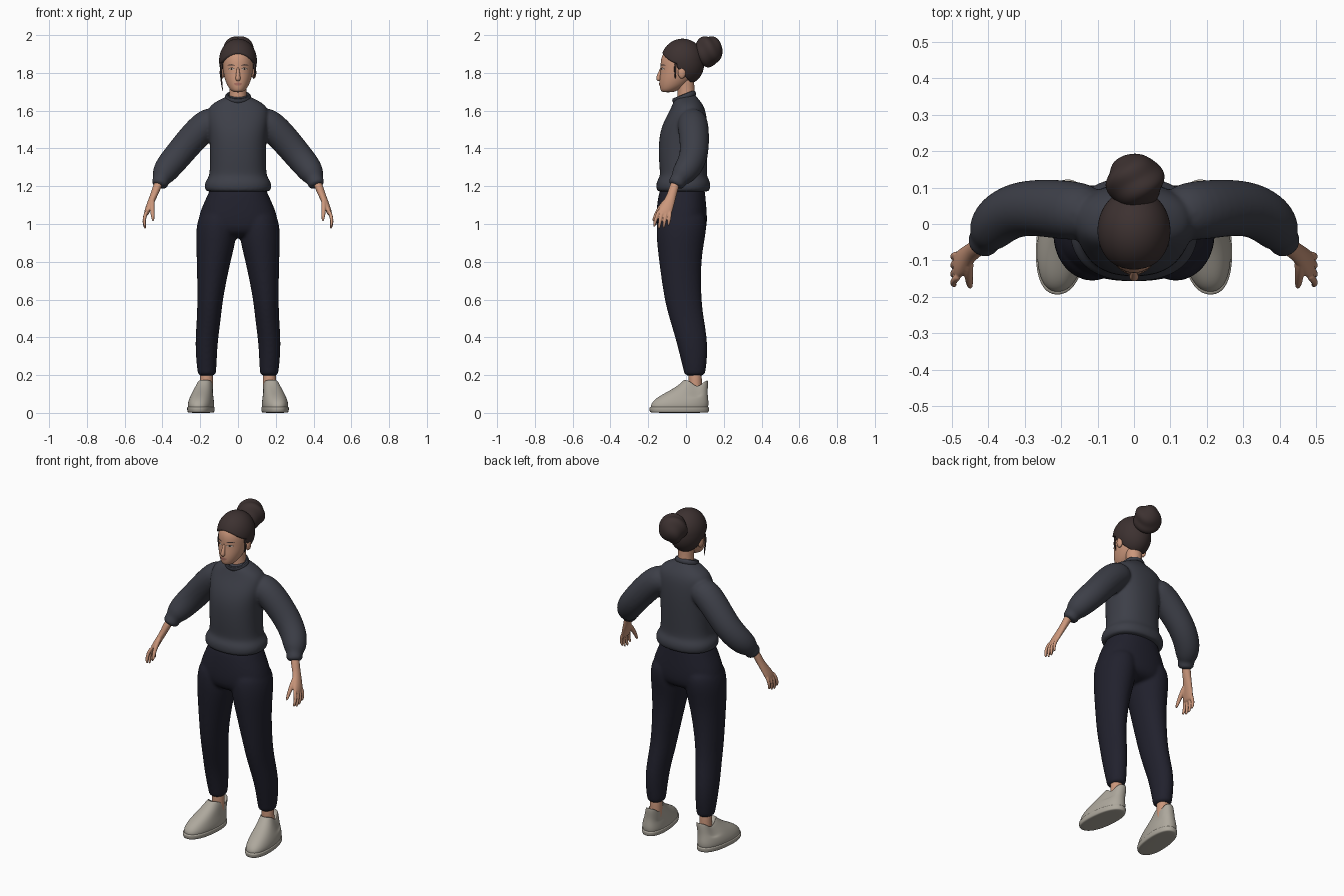
import bpy, bmesh
from math import sin, cos, tau, exp, atan2
from mathutils import Vector
from mathutils.bvhtree import BVHTree

if "Cube" in bpy.data.objects:
    bpy.data.objects.remove(bpy.data.objects["Cube"])


def material(name, r, g, b):
    m = bpy.data.materials.new(name)
    m.use_nodes = True
    m.diffuse_color = (r, g, b, 1)
    node = m.node_tree.nodes["Principled BSDF"]
    node.inputs["Base Color"].default_value = (r, g, b, 1)
    node.inputs["Roughness"].default_value = 0.8
    return m


SKIN = material("skin", .60, .31, .20)
HAIR = material("dark brown hair", .046, .031, .030)
KNIT = material("charcoal knit", .046, .049, .064)
TROUSER = material("navy cloth", .015, .015, .026)
SHOE = material("warm grey shoe", .42, .39, .335)
LIP = material("lip", .42, .17, .13)
WHITE = material("eye white", .55, .48, .43)
IRIS = material("iris", .03, .018, .012)


def level(rows, n=24, power=2.0):
    """Horizontal rings from rows of (z, centre x, half width, front y, back y)."""
    def se(v):
        return abs(v) ** (2 / power) * (1 if v > 0 else -1)
    rings = []
    for z, cx, hx, yf, yb in rows:
        rings.append([Vector((cx + hx * se(cos(tau * i / n)),
                              (yf + yb) / 2 + (yb - yf) / 2 * se(sin(tau * i / n)), z))
                      for i in range(n)])
    return rings


def tube(points, radii, n=16):
    """Round rings square to a path."""
    pts = [Vector(p) for p in points]
    rings = []
    for k, (p, r) in enumerate(zip(pts, radii)):
        t = (pts[min(k + 1, len(pts) - 1)] - pts[max(k - 1, 0)]).normalized()
        u = t.cross(Vector((0, 1, 0))).normalized()
        v = t.cross(u)
        rings.append([p + r * (u * cos(tau * i / n) + v * sin(tau * i / n)) for i in range(n)])
    return rings


def finish(name, bm, mat):
    bmesh.ops.recalc_face_normals(bm, faces=bm.faces)
    for f in bm.faces:
        f.smooth = True
    me = bpy.data.meshes.new(name)
    bm.to_mesh(me)
    bm.free()
    me.materials.append(mat)
    ob = bpy.data.objects.new(name, me)
    bpy.context.collection.objects.link(ob)
    return ob


def build(name, mat, lofts, side=1, voxel=0, smooth=4, warp=None):
    """Skin each list of rings; voxel blends all lofts into one surface."""
    bm = bmesh.new()
    for rings in lofts:
        vs = [[bm.verts.new(p) for p in ring] for ring in rings]
        n = len(vs[0])
        for a, b in zip(vs, vs[1:]):
            for i in range(n):
                bm.faces.new((a[i], a[(i + 1) % n], b[(i + 1) % n], b[i]))
        bm.faces.new(vs[0])
        bm.faces.new(vs[-1])
    for v in bm.verts:
        if warp:
            warp(v.co)
        v.co.x *= side
    ob = finish(name, bm, mat)
    ob.modifiers.new("round", "SUBSURF").levels = 2
    ob.modifiers["round"].render_levels = 2
    if voxel:
        rm = ob.modifiers.new("blend", "REMESH")
        rm.mode, rm.voxel_size, rm.use_smooth_shade = "VOXEL", voxel, True
        sm = ob.modifiers.new("relax", "SMOOTH")
        sm.factor, sm.iterations = .5, smooth
    return ob


def ball(name, mat, centre, radii, warp=None, seg=32):
    bm = bmesh.new()
    bmesh.ops.create_uvsphere(bm, u_segments=seg, v_segments=seg * 3 // 4, radius=1)
    for v in bm.verts:
        d = v.co.copy()
        v.co = Vector([c + r * q for c, r, q in zip(centre, radii, d)])
        if warp:
            warp(v.co, d)
    return finish(name, bm, mat)


def mirrored(rings):
    return [[Vector((-p.x, p.y, p.z)) for p in ring] for ring in rings]


# Sweater: body and both sleeves blended together
body = level([(1.168, 0, .160, -.145, .112), (1.178, 0, .176, -.157, .128),
              (1.212, 0, .180, -.160, .132), (1.236, 0, .166, -.150, .122),
              (1.255, 0, .152, -.136, .110), (1.32, 0, .149, -.144, .113),
              (1.45, 0, .150, -.147, .117), (1.53, 0, .162, -.125, .114),
              (1.59, 0, .166, -.092, .107), (1.63, 0, .148, -.073, .092),
              (1.66, 0, .095, -.062, .068), (1.675, 0, .06, -.04, .056),
              (1.69, 0, .03, -.01, .045)], power=2.3)
sleeve = tube([(.09, .03, 1.56), (.165, .036, 1.535), (.25, .045, 1.445), (.32, .043, 1.36),
               (.375, .012, 1.295), (.397, -.022, 1.257), (.405, -.036, 1.237),
               (.41, -.045, 1.225), (.42, -.058, 1.197)],
              [.07, .085, .080, .077, .073, .062, .046, .045, .045])
build("sweater", KNIT, [body, sleeve, mirrored(sleeve)], voxel=.008, smooth=3)
bpy.ops.mesh.primitive_torus_add(major_radius=.058, minor_radius=.011, major_segments=48,
                                 location=(0, -.010, 1.672), rotation=(.38, 0, 0))
collar = bpy.context.object
collar.name, collar.scale = "collar", (1, .96, 1.4)
collar.data.materials.append(KNIT)
bpy.ops.object.shade_smooth_by_angle()

# Trousers: hips and both legs blended together
hips = level([(1.21, 0, .140, -.130, .098), (1.16, 0, .158, -.146, .102),
              (1.08, 0, .198, -.157, .110), (1.0, 0, .218, -.161, .114),
              (.95, 0, .205, -.145, .10), (.925, 0, .14, -.09, .05)], power=2.3)
leg = level([(1.08, .105, .09, -.14, .095), (1.0, .113, .107, -.158, .113),
             (.92, .116, .108, -.157, .100), (.8, .129, .089, -.143, .079),
             (.6, .148, .067, -.116, .081), (.5, .154, .064, -.088, .095),
             (.38, .167, .060, -.052, .115), (.28, .167, .055, -.027, .112),
             (.22, .165, .050, -.012, .104), (.193, .165, .046, -.008, .098)])
build("trousers", TROUSER, [hips, leg, mirrored(leg)], voxel=.009, smooth=4)

# Feet, shoes and hands
def shoe_shape(co):
    if co.z > .11:
        co.z -= .035 * exp(-((co.y - .06) / .032) ** 2)
    co.x -= .09 * co.y


for side, label in ((1, "left"), (-1, "right")):
    build(label + "_ankle", SKIN, [tube([(.168, .05, .06), (.166, .05, .15), (.166, .047, .25)],
                                        [.04, .034, .038])], side)
    build(label + "_shoe", SHOE, [level([
        (.012, .192, .060, -.180, .110), (.03, .193, .069, -.190, .119),
        (.055, .193, .068, -.183, .121), (.085, .191, .061, -.150, .117),
        (.115, .187, .053, -.092, .115), (.145, .182, .046, -.042, .117),
        (.172, .178, .041, -.014, .117), (.178, .177, .037, -.008, .112),
        (.15, .177, .032, .002, .102)], power=2.3)], side, warp=shoe_shape)
    build(label + "_sole", SHOE, [level([
        (0, .193, .064, -.185, .116), (.004, .193, .070, -.193, .122),
        (.03, .193, .073, -.197, .125), (.034, .193, .068, -.19, .12)], power=2.3)],
        side, warp=shoe_shape)
    parts = [level([(1.24, .412, .028, -.078, -.024), (1.17, .438, .022, -.095, -.045),
                    (1.13, .455, .020, -.115, -.055), (1.09, .472, .018, -.142, -.065),
                    (1.06, .483, .015, -.153, -.074), (1.043, .487, .010, -.147, -.08)], 16)]
    for i, drop in enumerate((.012, 0, -.004, .006)):
        parts.append(tube([(.480, -.083 - .020 * i, 1.075), (.496, -.087 - .023 * i, 1.035),
                           (.497, -.091 - .025 * i, 1.0 + drop),
                           (.490, -.093 - .025 * i, .977 + drop)],
                          [.011, .010, .009, .006], 10))
    parts.append(tube([(.452, -.090, 1.14), (.455, -.132, 1.095), (.452, -.160, 1.05),
                       (.449, -.176, 1.012)], [.014, .014, .011, .007], 10))
    build(label + "_hand", SKIN, parts, side, voxel=.0035, smooth=3)
    ball(label + "_ear", SKIN, (side * .084, -.022, 1.802), (.013, .021, .032), seg=16)

# Neck, head and nose
build("neck", SKIN, [tube([(0, .002, 1.62), (0, .002, 1.69), (0, -.002, 1.74), (0, -.005, 1.80)],
                          [.052, .045, .046, .05])])
head = build("head", SKIN, [level([
    (1.697, 0, .020, -.122, -.07), (1.705, 0, .036, -.134, -.05), (1.725, 0, .052, -.139, -.01),
    (1.75, 0, .064, -.141, .02), (1.78, 0, .074, -.139, .045), (1.82, 0, .080, -.134, .06),
    (1.86, 0, .083, -.136, .07), (1.90, 0, .079, -.125, .07), (1.94, 0, .058, -.09, .05),
    (1.96, 0, .03, -.05, .01)], 32)])
build("nose", SKIN, [tube([(0, -.128, 1.832), (0, -.136, 1.805), (0, -.144, 1.782),
                           (0, -.146, 1.768), (0, -.138, 1.760)],
                          [.006, .009, .012, .014, .011])])

# Face details: thin plates that follow the face
bpy.context.view_layer.update()
surface = BVHTree.FromObject(head, bpy.context.evaluated_depsgraph_get())


def plate(name, mat, x, z, rx, rz, lift, bend=0.0, n=24):
    bm = bmesh.new()

    def on_face(px, pz):
        hit = surface.ray_cast(Vector((px, -1, pz)), Vector((0, 1, 0)))[0]
        return bm.verts.new(hit + Vector((0, -lift, 0)))
    loops = [[on_face(x + rx * k * cos(tau * i / n),
                      z + rz * k * sin(tau * i / n) - bend * (k * cos(tau * i / n)) ** 2)
              for i in range(n)] for k in (.33, .66, 1)]
    bm.faces.new(loops[0])
    for a, b in zip(loops, loops[1:]):
        for i in range(n):
            bm.faces.new((a[i], a[(i + 1) % n], b[(i + 1) % n], b[i]))
    finish(name, bm, mat)


for side, label in ((1, "left"), (-1, "right")):
    plate(label + "_lash", IRIS, side * .034, 1.8225, .0165, .0055, .0015, .002)
    plate(label + "_eye", WHITE, side * .034, 1.821, .0145, .0045, .0022, .001)
    plate(label + "_iris", IRIS, side * .034, 1.821, .0052, .0048, .0030)
    plate(label + "_brow", HAIR, side * .036, 1.843, .021, .0028, .0015, .005)
plate("upper_lip", LIP, 0, 1.7445, .023, .0042, .003, .003)
plate("lower_lip", LIP, 0, 1.7375, .019, .0050, .004, -.002)


# Hair: cap tucked under the face along the hairline, bun and loose strands
def hairline(co, d):
    if d.z < 0:
        co.z -= .012 * -d.z
        co.y += .012 * -d.z
    edge = -.048 + .9 * max(0, 1.83 - co.z)
    depth = min(edge - co.y, 1.905 - 6 * co.x ** 2 - co.z)
    t = max(0, min(1, depth / .012))
    core = Vector((0, 0, 1.85))
    co[:] = core + (co - core) * (1 - .28 * t * t * (3 - 2 * t))


def twist(co, d):
    swirl = sin(3 * atan2(d.z, d.x) + 5 * d.y)
    co += d * (.005 * swirl * (1 - d.y ** 2) - .002)


ball("hair", HAIR, (0, -.018, 1.865), (.1, .114, .116), hairline, 96)
ball("bun", HAIR, (.003, .118, 1.915), (.080, .077, .083), twist, 48)
build("bun_root", HAIR, [tube([(0, .03, 1.87), (.001, .07, 1.895), (.002, .11, 1.91)],
                              [.07, .055, .06])])
for side, label, low in ((1, "left", 1.765), (-1, "right", 1.70)):
    build(label + "_strand", HAIR, [tube([
        (.080, -.052, 1.865), (.092, -.060, 1.82), (.089, -.055, (1.82 + low) / 2),
        (.080, -.058, low)], [.006, .006, .005, .002], 8)], side)
